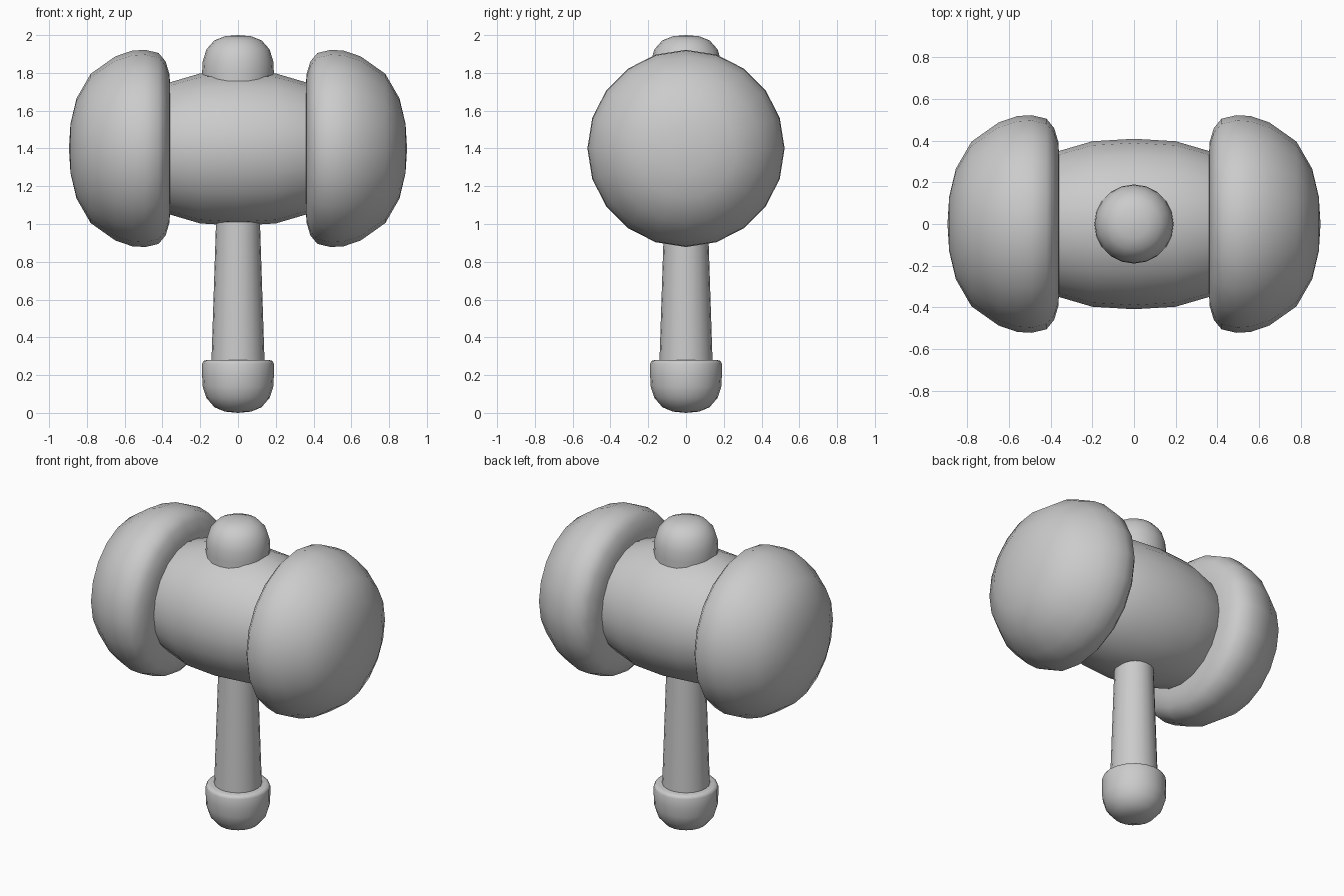
import bpy, bmesh
from math import cos, sin, tau, radians

if "Cube" in bpy.data.objects:
    bpy.data.objects.remove(bpy.data.objects["Cube"])

SIDES = 20
HEAD_Z = 1.4


def lathe(name, profile, axis='Z', centre_z=0.0):
    """Revolve (radius, distance) points around Z or X; zero radius makes a pole."""
    bm = bmesh.new()
    rings = []
    for r, d in profile:
        ring = []
        for i in range(1 if r == 0 else SIDES):
            a = tau * i / SIDES
            u, v = r * cos(a), r * sin(a)
            co = (u, v, d + centre_z) if axis == 'Z' else (d, u, v + centre_z)
            ring.append(bm.verts.new(co))
        rings.append(ring)
    for lo, hi in zip(rings, rings[1:]):
        for i in range(SIDES):
            j = (i + 1) % SIDES
            if len(lo) == 1:
                bm.faces.new((lo[0], hi[j], hi[i]))
            elif len(hi) == 1:
                bm.faces.new((lo[i], lo[j], hi[0]))
            else:
                bm.faces.new((lo[i], lo[j], hi[j], hi[i]))
    bmesh.ops.recalc_face_normals(bm, faces=bm.faces)
    mesh = bpy.data.meshes.new(name)
    bm.to_mesh(mesh)
    bm.free()
    ob = bpy.data.objects.new(name, mesh)
    bpy.context.collection.objects.link(ob)
    bpy.ops.object.select_all(action='DESELECT')
    ob.select_set(True)
    bpy.context.view_layer.objects.active = ob
    bpy.ops.object.shade_smooth_by_angle(angle=radians(50))
    return ob


# Bulging barrel between the two striking caps
barrel = [(0, -0.4), (0.33, -0.4), (0.35, -0.36), (0.397, -0.2), (0.409, 0),
          (0.397, 0.2), (0.35, 0.36), (0.33, 0.4), (0, 0.4)]
lathe("head_barrel", barrel, 'X', HEAD_Z)

# Domed striking caps, mirrored across x
cap = [(0, 0.36), (0.32, 0.36), (0.39, 0.362), (0.46, 0.383), (0.505, 0.42),
       (0.522, 0.49), (0.518, 0.56), (0.487, 0.65), (0.395, 0.78),
       (0.265, 0.855), (0.13, 0.887), (0, 0.895)]
for side, s in (("right", 1), ("left", -1)):
    lathe(f"striking_cap_{side}", [(r, s * d) for r, d in cap], 'X', HEAD_Z)

# Tapered handle
lathe("handle", [(0, 0.2), (0.143, 0.2), (0.115, 1.05), (0, 1.05)])

# Rounded grip end
lathe("pommel", [(0, 0), (0.07, 0.007), (0.125, 0.03), (0.168, 0.08),
                 (0.187, 0.14), (0.19, 0.2), (0.19, 0.26), (0.183, 0.275),
                 (0.165, 0.28), (0, 0.28)])

# Domed knob on top of the head
lathe("top_knob", [(0, 1.7), (0.188, 1.7), (0.19, 1.8), (0.187, 1.86),
                   (0.167, 1.925), (0.125, 1.972), (0.07, 1.994), (0, 2.0)])
